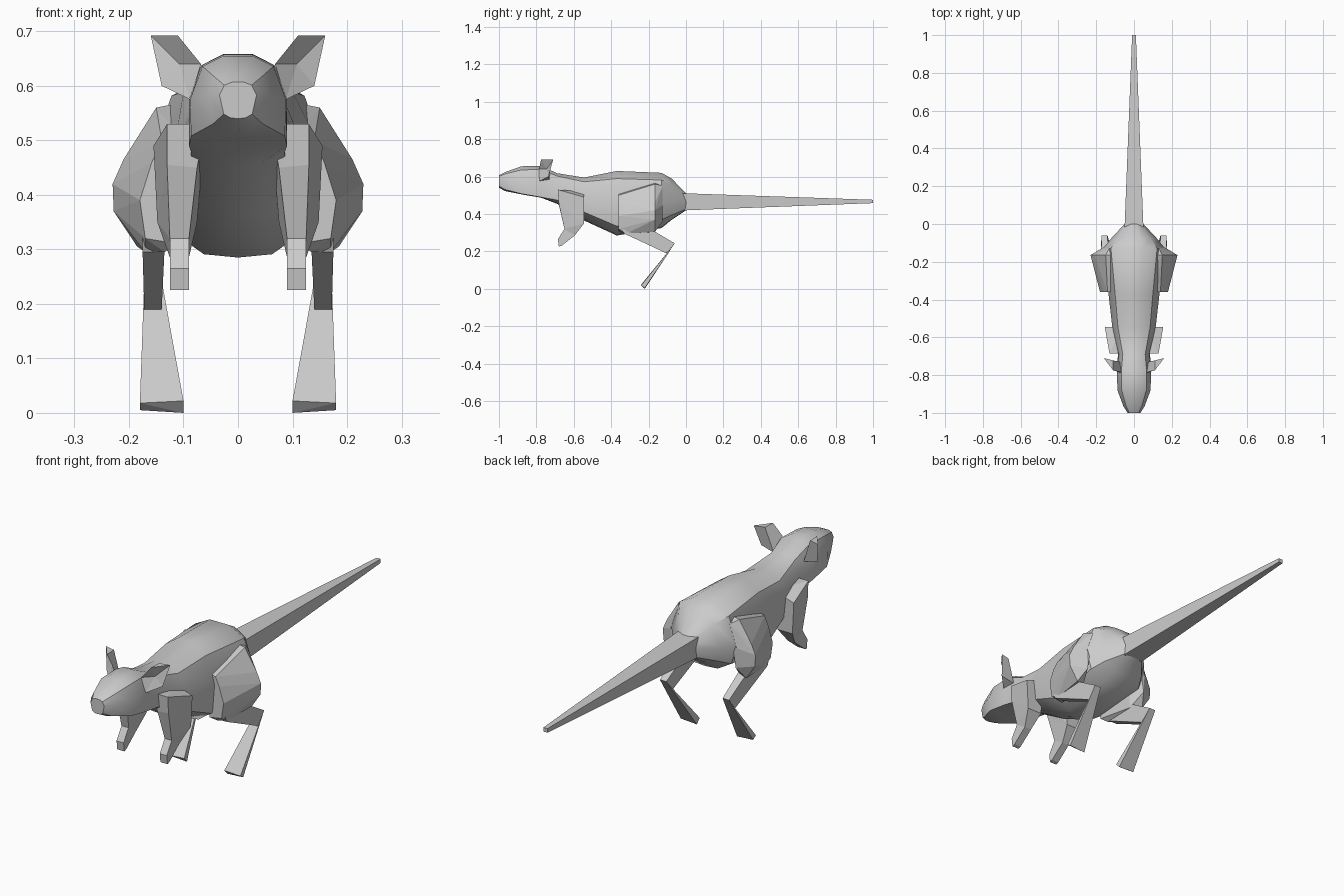
import bpy, bmesh

if "Cube" in bpy.data.objects:
    bpy.data.objects.remove(bpy.data.objects["Cube"])


def finish(name, bm, angle=0.0):
    bmesh.ops.recalc_face_normals(bm, faces=bm.faces)
    me = bpy.data.meshes.new(name)
    bm.to_mesh(me)
    bm.free()
    ob = bpy.data.objects.new(name, me)
    bpy.context.collection.objects.link(ob)
    if angle:
        bpy.ops.object.select_all(action='DESELECT')
        ob.select_set(True)
        bpy.context.view_layer.objects.active = ob
        bpy.ops.object.shade_smooth_by_angle(angle=angle)
    return ob


def loft(name, rings, angle=0.0):
    """Skin closed rings of points and cap both ends."""
    bm = bmesh.new()
    vs = [[bm.verts.new(p) for p in r] for r in rings]
    n = len(rings[0])
    for a, b in zip(vs, vs[1:]):
        for i in range(n):
            j = (i + 1) % n
            bm.faces.new((a[i], a[j], b[j], b[i]))
    bm.faces.new(vs[0])
    bm.faces.new(vs[-1])
    return finish(name, bm, angle)


def section(y, top, mid, bot, w, wl, zl):
    """Symmetric body section: crown, widest point, lower corner, belly."""
    half = [(.3 * w, top), (.74 * w, top - .24 * (top - mid)), (w, mid),
            (wl, zl), (.5 * wl, bot + .12 * (zl - bot)), (0, bot)]
    return ([(x, y, z) for x, z in half] +
            [(-x, y, z) for x, z in half[-2::-1]])


def hulls(name, *groups):
    """Left and right part, each made of convex pieces."""
    for side, s in (("right", 1), ("left", -1)):
        bm = bmesh.new()
        for pts in groups:
            vs = [bm.verts.new((s * x, y, z)) for x, y, z in pts]
            res = bmesh.ops.convex_hull(bm, input=vs)
            junk = {v for v in res["geom_interior"] + res["geom_unused"]
                    if isinstance(v, bmesh.types.BMVert)}
            bmesh.ops.delete(bm, geom=list(junk), context='VERTS')
        bmesh.ops.dissolve_limit(bm, angle_limit=.06, verts=bm.verts, edges=bm.edges)
        finish(f"{name}_{side}", bm)


def bar(x0, x1, *yz):
    return [(x, y, z) for x in (x0, x1) for y, z in yz]


# Head and body, nose to rump
loft("body", [section(*r) for r in (
    (-1.0, .607, .583, .54, .034, .026, .548),
    (-.965, .625, .583, .522, .056, .046, .53),
    (-.88, .655, .575, .505, .088, .086, .508),
    (-.775, .658, .575, .487, .09, .09, .49),
    (-.69, .618, .555, .455, .08, .085, .475),
    (-.545, .595, .50, .365, .115, .105, .41),
    (-.37, .63, .46, .285, .135, .125, .335),
    (-.13, .62, .46, .325, .165, .135, .37),
    (-.075, .588, .46, .37, .12, .105, .395),
    (0, .51, .465, .42, .05, .045, .425))], .6)

# Tail, square tapering
loft("tail", [[(sx * w, y, z + sz * h) for sx, sz in ((1, 1), (1, -1), (-1, -1), (-1, 1))]
              for y, z, w, h in ((-.02, .465, .05, .046), (1, .467, .01, .009))])

# Hind legs: thigh, shank, foot
thigh = ([(x, -.36, z) for x, z in ((.11, .51), (.14, .5), (.158, .46), (.18, .39), (.17, .32), (.11, .31))] +
         [(x, -.165, z) for x, z in ((.10, .57), (.15, .56), (.21, .465), (.23, .42), (.228, .37), (.185, .305))] +
         [(x, -.125, z) for x, z in ((.13, .55), (.165, .45), (.16, .36))] +
         [(.135, -.19, .3), (.135, -.34, .295), (.17, -.32, .295)])
shank = (bar(.135, .175, (-.34, .32), (-.33, .295), (-.19, .32)) +
         bar(.14, .172, (-.06, .243), (-.105, .19)))
foot = bar(.14, .172, (-.06, .243), (-.105, .19)) + [
    (.10, -.22, 0), (.18, -.22, .005), (.10, -.24, .022), (.18, -.24, .018)]
hulls("hind_leg", thigh, shank, foot)

# Front legs: upper arm, forearm, paw
elbow = [(.075, -.68, .45), (.13, -.68, .455), (.075, -.545, .35), (.148, -.545, .35)]
wrist = bar(.09, .125, (-.65, .32), (-.595, .285))
hulls("front_leg",
      [(.06, -.685, .53), (.13, -.685, .53), (.06, -.545, .52), (.155, -.545, .49)] + elbow,
      elbow + wrist,
      wrist + bar(.09, .125, (-.685, .265), (-.68, .225), (-.665, .23)))

# Ears: open shells with a hollow front
for side, s in (("right", 1), ("left", -1)):
    bm = bmesh.new()
    rim = [(.088, -.785, .575), (.14, -.735, .60), (.16, -.71, .692),
           (.11, -.775, .692), (.068, -.785, .64)]
    v = [bm.verts.new((s * x, y, z)) for x, y, z in rim]
    hollow = bm.verts.new((s * .108, -.745, .64))
    back = [bm.verts.new((s * x, y, z)) for x, y, z in
            ((.075, -.73, .585), (.112, -.722, .692))]
    for i in range(5):
        bm.faces.new((v[i], v[(i + 1) % 5], hollow))
    for f in ((v[0], back[0], v[1]), (v[1], back[0], back[1], v[2]),
              (v[2], back[1], v[3]), (v[3], back[1], back[0], v[4]),
              (v[4], back[0], v[0])):
        bm.faces.new(f)
    finish(f"ear_{side}", bm)
